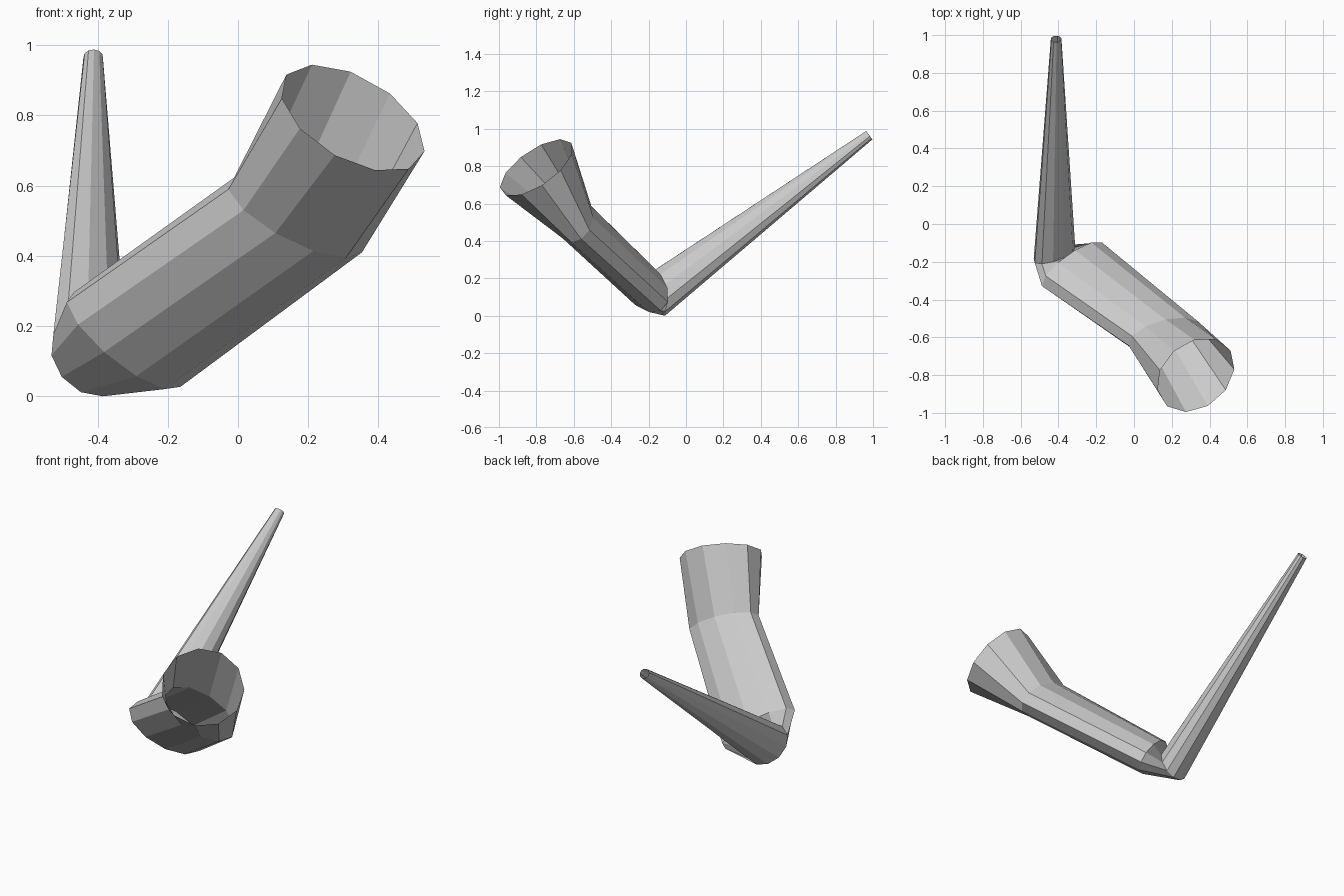
import bpy, bmesh, math
from mathutils import Vector

if "Cube" in bpy.data.objects:
    bpy.data.objects.remove(bpy.data.objects["Cube"])

SIDES = 11

# Cross-sections of the bent tube: centre, first half-axis, second half-axis
SECTIONS = [
    ((0.327, -0.80, 0.79), (0.204, 0.03, -0.094), (0.023, 0.193, 0.12)),       # open mouth
    ((0.163, -0.59, 0.508), (0.19, 0.03, -0.10), (0.03, 0.09, 0.06)),          # upper bend
    ((-0.324, -0.22, 0.155), (0.16, 0.085, -0.13), (0.035, 0.095, 0.05)),      # lower bend, near side
    ((-0.422, -0.16, 0.11), (0.088, 0.05, -0.088), (0.068, -0.01, 0.07)),      # lower bend, far side
    ((-0.412, 0.98, 0.963), (0.02, 0.012, -0.016), (0.02, -0.012, 0.016)),     # narrow tip
]


def add_ring(bm, centre, u, w):
    c, u, w = Vector(centre), Vector(u), Vector(w)
    ring = []
    for k in range(SIDES):
        a = 2 * math.pi * k / SIDES
        ring.append(bm.verts.new(c + u * math.cos(a) - w * math.sin(a)))
    return ring


def bridge(bm, a, b):
    for i in range(SIDES):
        j = (i + 1) % SIDES
        bm.faces.new((a[i], a[j], b[j], b[i]))


# Tapering bent tube, open at both ends
bm = bmesh.new()
rings = [add_ring(bm, *s) for s in SECTIONS]
for a, b in zip(rings, rings[1:]):
    bridge(bm, a, b)
bmesh.ops.recalc_face_normals(bm, faces=bm.faces)

# Rest the tube on the ground
low = min(v.co.z for v in bm.verts)
bmesh.ops.translate(bm, verts=bm.verts, vec=(0, 0, -low))

mesh = bpy.data.meshes.new("bent_tube")
bm.to_mesh(mesh)
bm.free()
bpy.context.collection.objects.link(bpy.data.objects.new("bent_tube", mesh))
